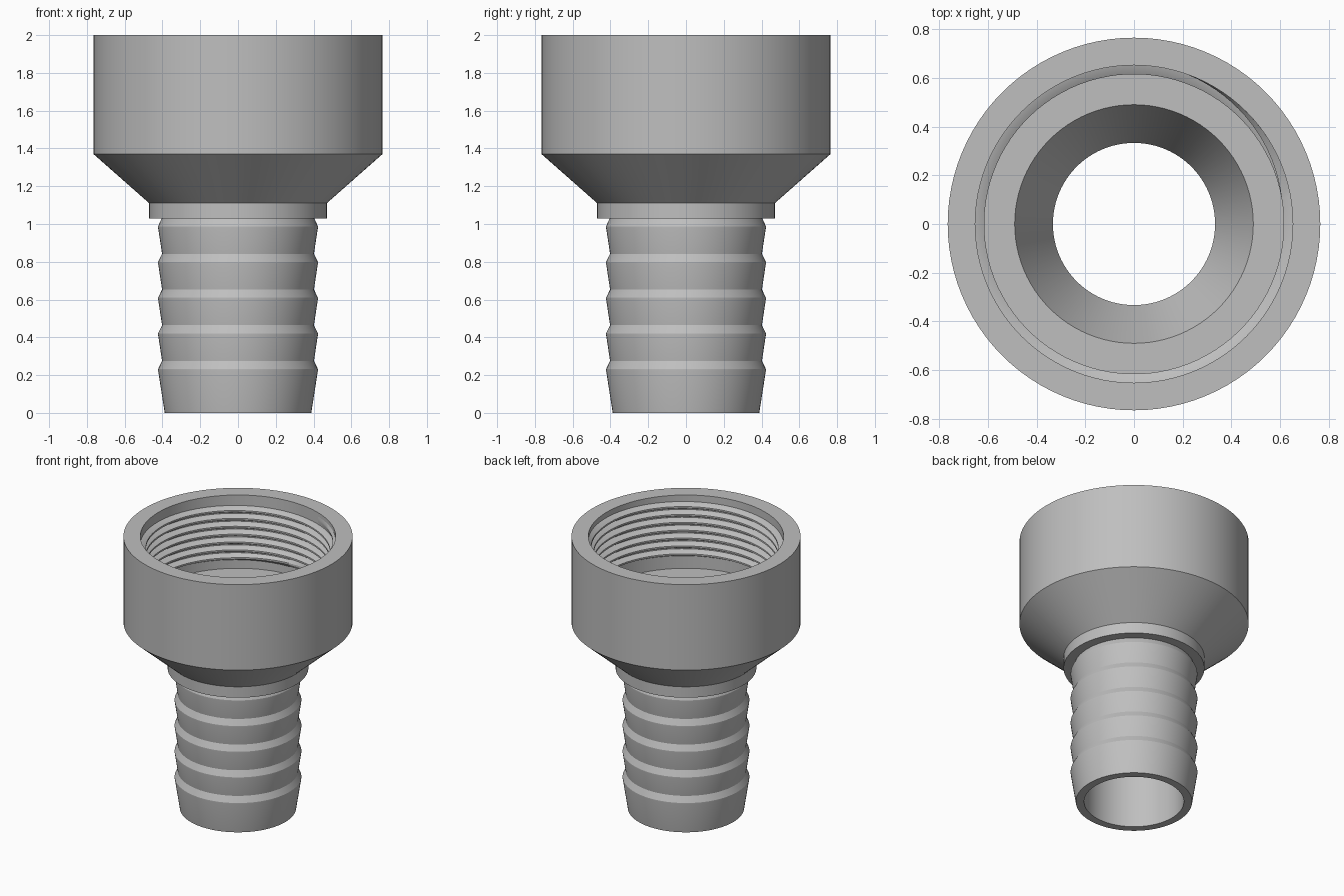
import bpy, bmesh
from math import cos, sin, pi, radians

SEGMENTS = 96

cube = bpy.data.objects.get("Cube")
if cube:
    bpy.data.objects.remove(cube, do_unlink=True)

grey = bpy.data.materials.new("plain_grey")
grey.use_nodes = True
colour = (0.52, 0.52, 0.52, 1)
grey.diffuse_color = colour
grey.node_tree.nodes["Principled BSDF"].inputs["Base Color"].default_value = colour


def skin(name, rings, closed):
    """Join equal rings of points with quads; cap the ends if the strip is open."""
    bm = bmesh.new()
    rows = [[bm.verts.new(p) for p in ring] for ring in rings]
    count = len(rows[0])
    pairs = list(zip(rows, rows[1:]))
    if closed:
        pairs.append((rows[-1], rows[0]))
    for a, b in pairs:
        for i in range(count):
            j = (i + 1) % count
            bm.faces.new((a[i], a[j], b[j], b[i]))
    if not closed:
        bm.faces.new(rows[0])
        bm.faces.new(rows[-1])
    bmesh.ops.recalc_face_normals(bm, faces=bm.faces)
    mesh = bpy.data.meshes.new(name)
    bm.to_mesh(mesh)
    bm.free()
    mesh.materials.append(grey)
    obj = bpy.data.objects.new(name, mesh)
    bpy.context.collection.objects.link(obj)
    bpy.ops.object.select_all(action="DESELECT")
    obj.select_set(True)
    bpy.context.view_layer.objects.active = obj
    bpy.ops.object.shade_smooth_by_angle(angle=radians(22))
    return obj


def turn(profile, angle, lift=0):
    return [(r * cos(angle), r * sin(angle), z + lift) for r, z in profile]


# Barbed hose tail: each barb flares upward, then steps back in
profile = [(0.333, 0), (0.388, 0)]
for n in range(5):
    peak = 0.23 + 0.189 * n
    profile += [(0.423, peak - 0.006), (0.423, peak + 0.002), (0.402, peak + 0.045)]
profile[-1] = (0.404, 1.03)

# Collar, conical shoulder and socket, then the inside down to the bore
profile += [(0.47, 1.03), (0.47, 1.11), (0.765, 1.37), (0.765, 2.0),
            (0.652, 2.0), (0.652, 1.46), (0.49, 1.46), (0.333, 1.11)]
skin("hose_fitting",
     [turn(profile, 2 * pi * k / SEGMENTS) for k in range(SEGMENTS)], True)

# Internal screw thread, fading into the wall at both ends
PITCH, TURNS, FADE = 0.058, 7, SEGMENTS // 6
steps = TURNS * SEGMENTS
rings = []
for k in range(steps + 1):
    height = 0.037 * max(0.02, min(1, k / FADE, (steps - k) / FADE))
    crest = 0.652 - height
    ridge = [(0.66, -0.027), (0.652, -0.026), (crest, -0.006),
             (crest, 0.006), (0.652, 0.026), (0.66, 0.027)]
    rings.append(turn(ridge, radians(70) + 2 * pi * k / SEGMENTS,
                      1.54 + PITCH * k / SEGMENTS))
skin("internal_thread", rings, False)
